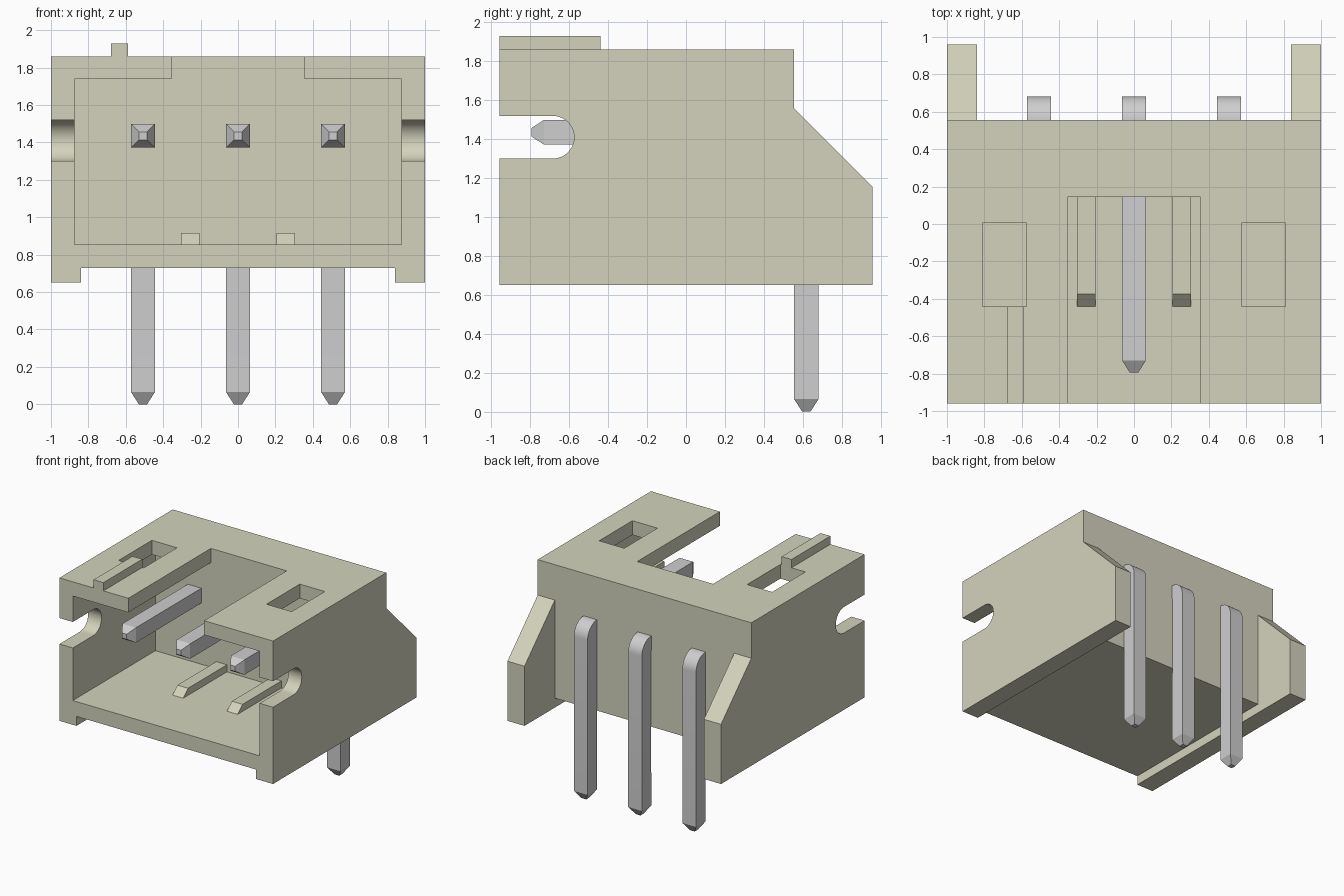
import bpy, bmesh, math
from mathutils import Vector

cube = bpy.data.objects.get("Cube")
if cube:
    bpy.data.objects.remove(cube, do_unlink=True)


def material(name, rgb):
    m = bpy.data.materials.new(name)
    m.use_nodes = True
    m.diffuse_color = (*rgb, 1)
    bsdf = m.node_tree.nodes["Principled BSDF"]
    bsdf.inputs["Base Color"].default_value = (*rgb, 1)
    bsdf.inputs["Roughness"].default_value = 0.6
    return m


CREAM = material("cream plastic", (0.658, 0.651, 0.509))
METAL = material("pin metal", (0.62, 0.62, 0.63))


def finish(name, bm, mat):
    bmesh.ops.recalc_face_normals(bm, faces=bm.faces)
    me = bpy.data.meshes.new(name)
    bm.to_mesh(me)
    bm.free()
    me.materials.append(mat)
    ob = bpy.data.objects.new(name, me)
    bpy.context.collection.objects.link(ob)
    return ob


def activate(ob):
    bpy.ops.object.select_all(action='DESELECT')
    ob.select_set(True)
    bpy.context.view_layer.objects.active = ob


def prism(name, pts, axis, lo, hi):
    """Extrude a profile: (y, z) points along x, or (x, z) points along y."""
    bm = bmesh.new()
    place = (lambda a, b: (lo, a, b)) if axis == 'x' else (lambda a, b: (a, lo, b))
    face = bm.faces.new([bm.verts.new(place(a, b)) for a, b in pts])
    ext = bmesh.ops.extrude_face_region(bm, geom=[face])
    step = Vector((hi - lo, 0, 0) if axis == 'x' else (0, hi - lo, 0))
    bmesh.ops.translate(bm, vec=step,
                        verts=[g for g in ext["geom"] if isinstance(g, bmesh.types.BMVert)])
    return finish(name, bm, CREAM)


def rect(a0, a1, b0, b1):
    return [(a0, b0), (a1, b0), (a1, b1), (a0, b1)]


def cut(ob, cutter):
    cutter.hide_render = True
    mod = ob.modifiers.new("cut", 'BOOLEAN')
    mod.operation = 'DIFFERENCE'
    mod.solver = 'EXACT'
    mod.object = cutter
    activate(ob)
    bpy.ops.object.modifier_apply(modifier=mod.name)
    bpy.data.objects.remove(cutter, do_unlink=True)


# Housing: side profile with sloped rear wings and round-ended side slots
R, CY, CZ = 0.11, -0.685, 1.41
arc = [(CY + R * math.cos(t), CZ + R * math.sin(t))
       for t in (math.pi / 2 - math.pi * i / 20 for i in range(21))]
side = [(-0.96, 0.65), (0.96, 0.65), (0.96, 1.155), (0.555, 1.56),
        (0.555, 1.86), (-0.96, 1.86), (-0.96, CZ + R)] + arc + [(-0.96, CZ - R)]
housing = prism("housing", side, 'x', -1, 1)

# Space under the floor and between the rear wings
cut(housing, prism("rear_cutter", [(-1.2, 0.5), (1.2, 0.5), (1.2, 2.0), (0.555, 2.0),
                                   (0.555, 0.73), (-1.2, 0.73)], 'x', -0.84, 0.84))
# Front cavity with the slot through the roof
cut(housing, prism("cavity_cutter", [(-0.875, 0.855), (0.875, 0.855), (0.875, 1.74),
                                     (0.355, 1.74), (0.355, 2.0), (-0.355, 2.0),
                                     (-0.355, 1.74), (-0.875, 1.74)], 'y', -1.2, 0.145))
# Roof windows
for s in (-1, 1):
    x0, x1 = sorted((s * 0.575, s * 0.81))
    cut(housing, prism("window_cutter", rect(x0, x1, 1.6, 2.0), 'y', -0.44, 0.005))
activate(housing)
bpy.ops.object.shade_smooth_by_angle(angle=math.radians(30))

# Key on the roof
prism("roof_key", rect(-0.68, -0.588, 1.855, 1.93), 'y', -0.96, -0.44)

# Floor ribs with sloped front ends
for name, x in (("right_floor_rib", -0.255), ("left_floor_rib", 0.255)):
    prism(name, [(-0.44, 0.85), (0.15, 0.85), (0.15, 0.915), (-0.375, 0.915), (-0.44, 0.855)],
          'x', x - 0.05, x + 0.05)


# Bent pins: each ring is (inner y, z), (outer y, z), half width
def pin(name, x):
    w, t, h = 0.0635, 0.042, 0.022
    yi, yo, zi, zo = 0.555, 0.682, 1.372, 1.499
    rings = [((-0.795, zi + t), (-0.795, zo - t), h), ((-0.73, zi), (-0.73, zo), w)]
    for i in range(11):
        a = math.pi / 2 * (1 - i / 10)
        c, s = math.cos(a), math.sin(a)
        rings.append(((yi + 0.002 * c, zi + 0.002 * s),
                      (yi + (yo - yi) * c, zi + (zo - zi) * s), w))
    rings += [((yi, 0.065), (yo, 0.065), w), ((yi + t, 0), (yo - t, 0), h)]
    bm = bmesh.new()
    loops = [[bm.verts.new((x + sx * hw, *p)) for p, sx in ((a, -1), (a, 1), (b, 1), (b, -1))]
             for a, b, hw in rings]
    for l0, l1 in zip(loops, loops[1:]):
        for i in range(4):
            j = (i + 1) % 4
            bm.faces.new((l0[i], l0[j], l1[j], l1[i]))
    bm.faces.new(loops[0])
    bm.faces.new(loops[-1])
    ob = finish(name, bm, METAL)
    activate(ob)
    bpy.ops.object.shade_smooth_by_angle(angle=math.radians(25))


for name, x in (("right_pin", -0.508), ("centre_pin", 0), ("left_pin", 0.508)):
    pin(name, x)
